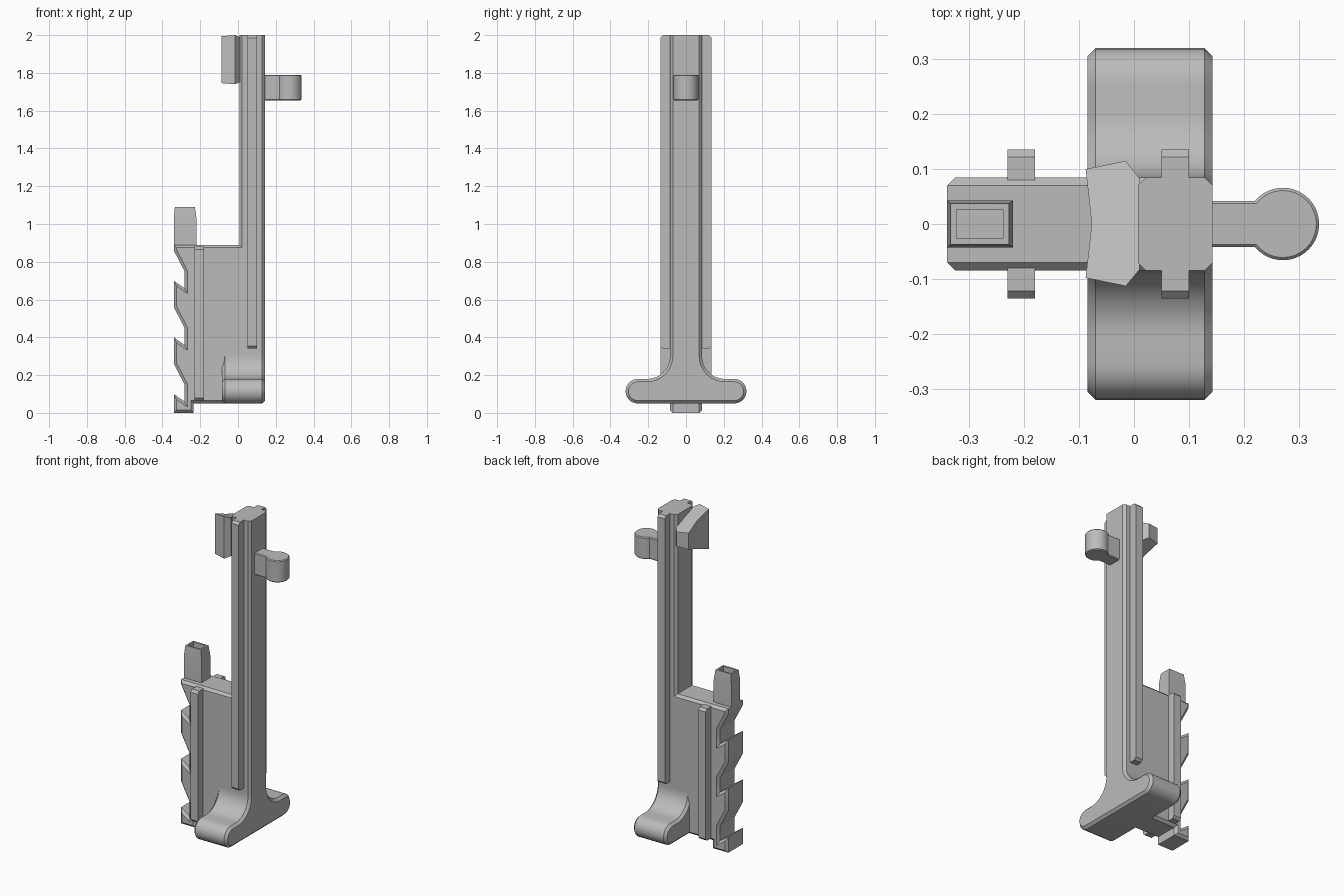
import bpy, bmesh, math

cube = bpy.data.objects.get("Cube")
if cube:
    bpy.data.objects.remove(cube, do_unlink=True)

grey = bpy.data.materials.new("plain_grey")
grey.use_nodes = True
colour = (0.5, 0.5, 0.5, 1)
grey.diffuse_color = colour
grey.node_tree.nodes["Principled BSDF"].inputs["Base Color"].default_value = colour


def finish(name, bm):
    bmesh.ops.recalc_face_normals(bm, faces=bm.faces)
    mesh = bpy.data.meshes.new(name)
    bm.to_mesh(mesh)
    bm.free()
    ob = bpy.data.objects.new(name, mesh)
    bpy.context.collection.objects.link(ob)
    mesh.materials.append(grey)
    bpy.ops.object.select_all(action='DESELECT')
    ob.select_set(True)
    bpy.context.view_layer.objects.active = ob
    bpy.ops.object.shade_smooth_by_angle(angle=math.radians(25))
    return ob


def prism(name, pts, axis, lo, hi, bevel=0, keep=None):
    """Extrude a 2D profile along an axis and chamfer the rims of its caps."""
    bm = bmesh.new()

    def place(p, t):
        co = list(p)
        co.insert(axis, t)
        return bm.verts.new(co)

    a = [place(p, lo) for p in pts]
    b = [place(p, hi) for p in pts]
    n = len(pts)
    caps = [bm.faces.new(a), bm.faces.new(b)]
    for i in range(n):
        j = (i + 1) % n
        bm.faces.new((a[i], a[j], b[j], b[i]))
    bmesh.ops.recalc_face_normals(bm, faces=bm.faces)
    if bevel:
        rims = [e for f in caps for e in f.edges if not (keep and keep(e))]
        bmesh.ops.bevel(bm, geom=rims, offset=bevel, segments=1,
                        affect='EDGES', clamp_overlap=True)
    return finish(name, bm)


def arc(cx, cy, r, start, end, steps):
    angles = [math.radians(start + (end - start) * i / steps) for i in range(steps + 1)]
    return [(cx + r * math.cos(t), cy + r * math.sin(t)) for t in angles]


def chamfered(x0, x1, y0, y1, c):
    return [(x0 + c, y0), (x1 - c, y0), (x1, y0 + c), (x1, y1 - c),
            (x1 - c, y1), (x0 + c, y1), (x0, y1 - c), (x0, y0 + c)]


HALF = 0.085          # half thickness of post and body
FILLET_TOP = 0.30

# Tall post
prism("post", chamfered(0.007, 0.143, -HALF, HALF, 0.015), 2, FILLET_TOP, 2.0)

# T-shaped foot: rounded arms sweeping up into the post
half = arc(0.255, 0.115, 0.065, -90, 90, 14) + arc(0.205, FILLET_TOP, 0.12, 270, 180, 12)
profile = half + [(-y, z) for y, z in reversed(half)]
prism("cross_foot", profile, 0, -0.085, 0.143, 0.015,
      keep=lambda e: all(v.co.z > FILLET_TOP - 0.001 for v in e.verts))

# Ratchet body with upward-pointing teeth along its outer edge
TIP, ROOT = -0.34, -0.283
edge = [(0.05, 0.89), (TIP, 0.89)]
for i in range(3):
    drop = 0.3 * i
    edge += [(TIP, 0.86 - drop), (ROOT, 0.75 - drop),
             (ROOT, 0.66 - drop), (TIP, 0.70 - drop)]
edge += [(TIP, 0), (-0.235, 0), (-0.235, 0.05), (0.05, 0.05)]
prism("ratchet_body", edge, 1, -HALF, HALF, 0.015)

# Guide ribs on both sides of the post and the body
for side, s in (("left", 1), ("right", -1)):
    y0, y1 = sorted((s * 0.07, s * 0.136))
    for part, x0, x1, z0, z1 in (("post_rib", 0.05, 0.10, 0.34, 2.0),
                                 ("body_rib", -0.23, -0.18, 0.065, 0.88)):
        c = 0.014
        outer = [(s * 0.07, z0), (s * (0.136 - c), z0), (s * 0.136, z0 + c),
                 (s * 0.136, z1 - c), (s * (0.136 - c), z1), (s * 0.07, z1)]
        prism(side + "_" + part, outer, 0, x0, x1)

# Round-ended side knob
R, STEM = 0.066, 0.042
a = math.degrees(math.asin(STEM / R))
knob = [(0.13, -STEM)] + arc(0.271, 0, R, a - 180, 180 - a, 32) + [(0.13, STEM)]
prism("side_knob", knob, 2, 1.655, 1.79, 0.005)

# Hollow tapered peg on the body
bm = bmesh.new()
rings = []
for z, x0, x1, y in ((0.88, -0.34, -0.22, 0.043), (1.03, -0.34, -0.22, 0.043),
                     (1.09, -0.334, -0.228, 0.037)):
    rings.append([bm.verts.new(p) for p in
                  ((x0, -y, z), (x1, -y, z), (x1, y, z), (x0, y, z))])
for low, high in zip(rings, rings[1:]):
    for i in range(4):
        j = (i + 1) % 4
        bm.faces.new((low[i], low[j], high[j], high[i]))
bm.faces.new(rings[0])
top = bm.faces.new(rings[-1])
bmesh.ops.recalc_face_normals(bm, faces=bm.faces)
bmesh.ops.inset_region(bm, faces=[top], thickness=0.015)
pocket = bmesh.ops.extrude_discrete_faces(bm, faces=[top])["faces"][0]
for v in pocket.verts:
    v.co.z -= 0.04
finish("hollow_peg", bm)

# Wedge catch at the top of the post, narrowing in height towards the back
outline = [(-0.088, 0.10), (-0.077, 0), (-0.088, -0.098), (-0.015, -0.113),
           (0.01, -0.083), (0.01, 0.083), (-0.015, 0.115)]
catch = prism("top_catch", outline, 2, 1.74, 2.0)
for v in catch.data.vertices:
    shrink = 0.085 * (v.co.y + 0.113) / 0.228
    v.co.z += shrink if v.co.z < 1.87 else -shrink
